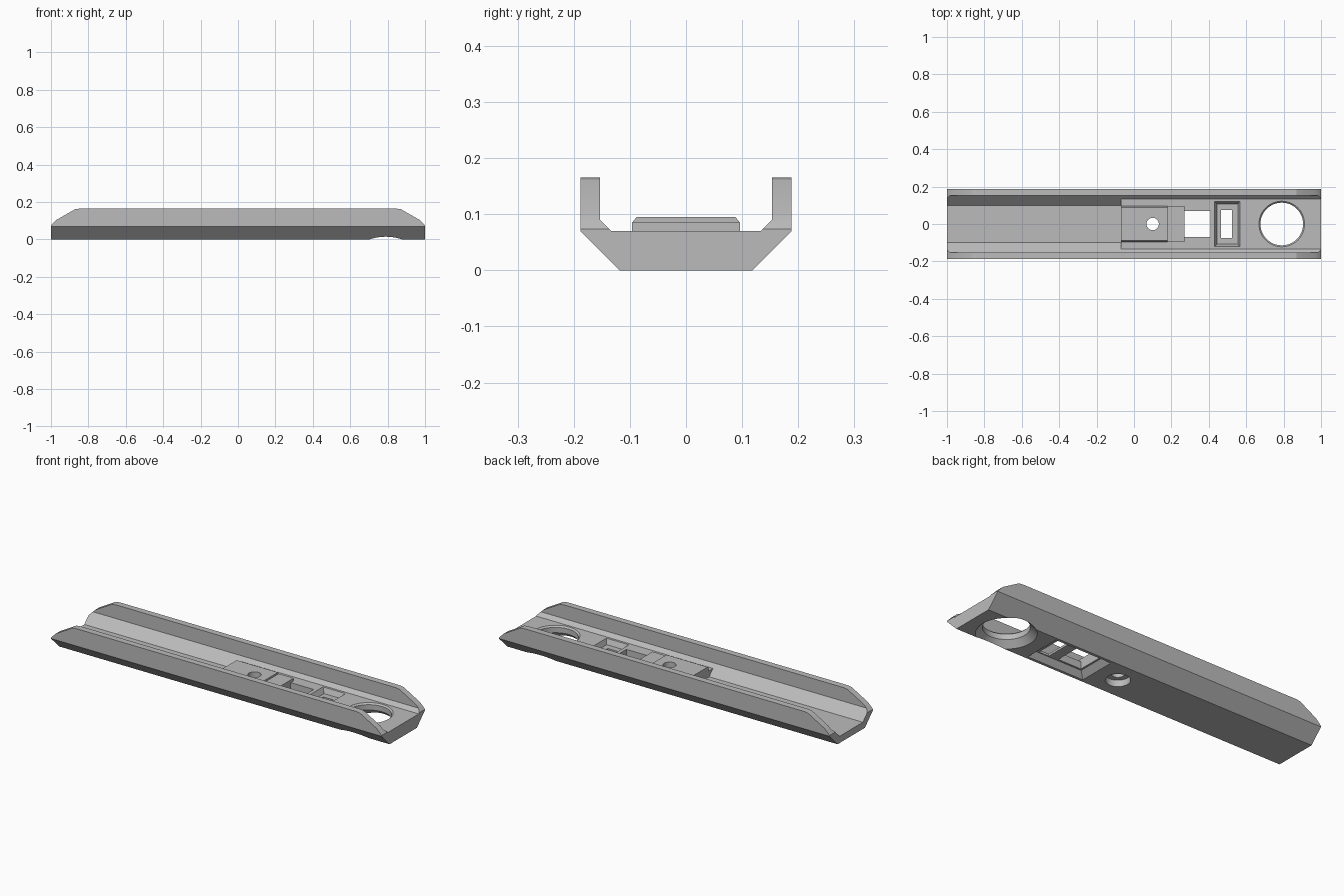
import bpy, bmesh, math

old = bpy.data.objects.get("Cube")
if old:
    bpy.data.objects.remove(old, do_unlink=True)

grey = bpy.data.materials.new("plain grey")
grey.use_nodes = True
colour = (0.5, 0.5, 0.5, 1)
grey.diffuse_color = colour
grey.node_tree.nodes["Principled BSDF"].inputs["Base Color"].default_value = colour


def loft(name, rings):
    """Closed solid through a stack of matching rings."""
    bm = bmesh.new()
    loops = [[bm.verts.new(p) for p in ring] for ring in rings]
    bm.faces.new(loops[0])
    bm.faces.new(loops[-1])
    for a, b in zip(loops, loops[1:]):
        for i in range(len(a)):
            j = (i + 1) % len(a)
            bm.faces.new((a[i], a[j], b[j], b[i]))
    bmesh.ops.recalc_face_normals(bm, faces=bm.faces)
    mesh = bpy.data.meshes.new(name)
    bm.to_mesh(mesh)
    bm.free()
    mesh.materials.append(grey)
    obj = bpy.data.objects.new(name, mesh)
    bpy.context.collection.objects.link(obj)
    return obj


def along_x(name, half, x0, x1):
    """Extrude a mirrored half section (y, z) along x."""
    section = half + [(-y, z) for y, z in reversed(half)]
    return loft(name, [[(x, y, z) for y, z in section] for x in (x0, x1)])


def lathe(name, cx, steps, n=64):
    turn = [2 * math.pi * i / n for i in range(n)]
    return loft(name, [[(cx + r * math.cos(t), r * math.sin(t), z) for t in turn]
                       for r, z in steps])


def taper(name, levels):
    """Rectangular shaft given by (x0, x1, half width, z) levels."""
    return loft(name, [[(a, -w, z), (b, -w, z), (b, w, z), (a, w, z)]
                       for a, b, w, z in levels])


def cut(obj, *cutters):
    bpy.context.view_layer.objects.active = obj
    for cutter in cutters:
        cutter.hide_render = True
        mod = obj.modifiers.new("cut", "BOOLEAN")
        mod.operation, mod.solver, mod.object = "DIFFERENCE", "EXACT", cutter
        bpy.ops.object.modifier_apply(modifier=mod.name)


def end_cutter(name, s):
    """Rounds off the wall tops at one end."""
    side = [(0.84, 0.1655), (0.87, 0.162), (0.97, 0.105), (0.99, 0.085),
            (1.0, 0.074), (1.1, 0.074), (1.1, 0.3), (0.84, 0.3)]
    return loft(name, [[(s * x, y, z) for x, z in side] for y in (-0.3, 0.3)])


# Channel body: deep groove on one side, solid floor on the other
outer = [(0.118, 0), (0.188, 0.07), (0.188, 0.165), (0.153, 0.165), (0.153, 0.09)]
step_x = -0.07
groove_body = along_x("groove_body", outer + [(0.10, 0.037)], -1, step_x)
floor_body = along_x("floor_body", outer + [(0.133, 0.07)], step_x, 1)

# Raised pad with bevelled edges, and its lower step
pad = along_x("raised_pad", [(0.096, 0.07), (0.096, 0.085), (0.088, 0.095)], step_x, 0.18)
along_x("pad_step", [(0.096, 0.07), (0.096, 0.085)], 0.18, 0.27)

# Openings
pin_hole = lathe("pin_hole_cutter", 0.1,
                 [(0.06, -0.05), (0.06, 0.035), (0.033, 0.035), (0.033, 0.2)], 48)
ring_hole = lathe("ring_hole_cutter", 0.79,
                  [(0.167, -0.02), (0.114, 0.033), (0.114, 0.062), (0.132, 0.08)])
underside = taper("underside_cutter", [(0.215, 0.585, 0.115, -0.015),
                                       (0.26, 0.54, 0.08, 0.03)])
pocket = taper("pocket_cutter", [(0.27, 0.41, 0.07, -0.1), (0.27, 0.41, 0.07, 0.2)])
slot = taper("slot_cutter", [(0.465, 0.525, 0.075, -0.1), (0.465, 0.525, 0.075, 0.2)])
slot_recess = taper("slot_recess_cutter", [(0.445, 0.555, 0.108, 0.042),
                                           (0.425, 0.57, 0.125, 0.08)])
cut(floor_body, end_cutter("left_end_cutter", 1), pin_hole, ring_hole,
    underside, pocket, slot, slot_recess)
cut(groove_body, end_cutter("right_end_cutter", -1))
cut(pad, pin_hole)

# Remove the helpers, then smooth only the round surfaces
for obj in list(bpy.data.objects):
    if obj.name.endswith("_cutter"):
        bpy.data.objects.remove(obj, do_unlink=True)
bpy.ops.object.select_all(action="DESELECT")
for obj in (groove_body, floor_body, pad):
    obj.select_set(True)
bpy.context.view_layer.objects.active = floor_body
bpy.ops.object.shade_smooth_by_angle(angle=math.radians(20))
